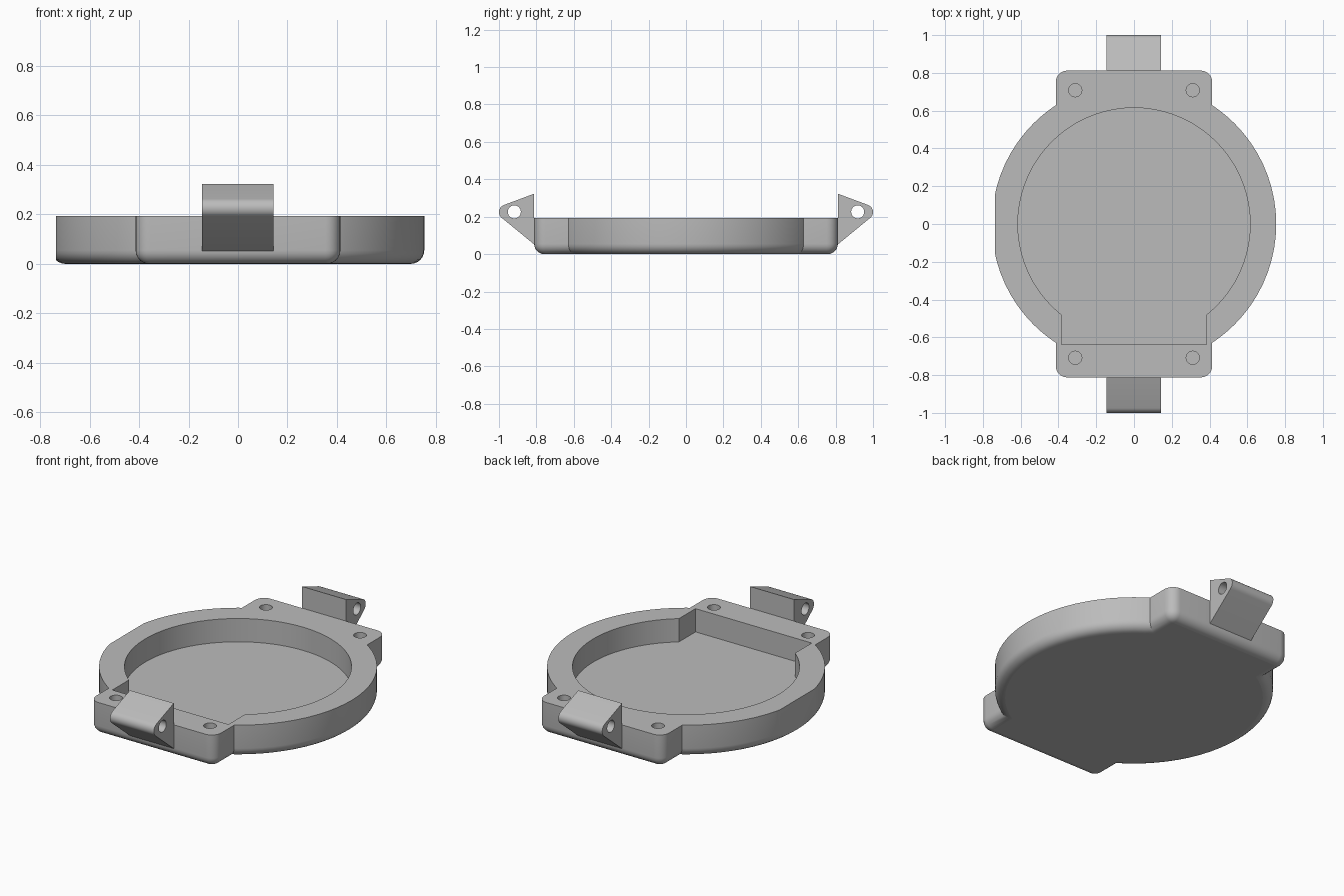
import bpy, bmesh, math
from mathutils import Vector

if "Cube" in bpy.data.objects:
    bpy.data.objects.remove(bpy.data.objects["Cube"], do_unlink=True)

HEIGHT = 0.194
FLOOR = 0.055
FILLET = 0.055
LUG_X, LUG_Y = 0.414, 0.812

grey = bpy.data.materials.new("plain grey")
grey.use_nodes = True
grey.diffuse_color = (0.5, 0.5, 0.5, 1)
grey.node_tree.nodes["Principled BSDF"].inputs["Base Color"].default_value = (0.5, 0.5, 0.5, 1)


def loft(name, rings):
    """Closed solid through matching rings of points."""
    bm = bmesh.new()
    loops = [[bm.verts.new(p) for p in ring] for ring in rings]
    n = len(loops[0])
    for low, high in zip(loops, loops[1:]):
        for i in range(n):
            j = (i + 1) % n
            bm.faces.new((low[i], low[j], high[j], high[i]))
    bm.faces.new(loops[0][::-1])
    bm.faces.new(loops[-1])
    bmesh.ops.recalc_face_normals(bm, faces=bm.faces)
    mesh = bpy.data.meshes.new(name)
    bm.to_mesh(mesh)
    bm.free()
    mesh.materials.append(grey)
    obj = bpy.data.objects.new(name, mesh)
    bpy.context.collection.objects.link(obj)
    return obj


def arc(cx, cy, r, start, end, steps):
    angles = [math.radians(start + (end - start) * i / steps) for i in range(steps + 1)]
    return [(cx + r * math.cos(a), cy + r * math.sin(a)) for a in angles]


def circle(r, steps=72, cx=0, cy=0):
    return arc(cx, cy, r, 0, 360, steps)[:-1]


def rounded_rect(inset):
    r = 0.06 - inset
    x, y = LUG_X - inset - r, LUG_Y - inset - r
    points = []
    for k, (sx, sy) in enumerate([(1, 1), (-1, 1), (-1, -1), (1, -1)]):
        points += arc(sx * x, sy * y, r, 90 * k, 90 * k + 90, 6)
    return points


def prism(name, points, z0, z1):
    return loft(name, [[(x, y, z) for x, y in points] for z in (z0, z1)])


def box(name, x0, x1, y0, y1, z0, z1):
    return prism(name, [(x0, y0), (x1, y0), (x1, y1), (x0, y1)], z0, z1)


def filleted(name, outline):
    """Extruded outline with a rounded bottom edge."""
    rings = []
    for i in range(7):
        a = math.pi / 2 * i / 6
        inset, z = FILLET * (1 - math.sin(a)), FILLET * (1 - math.cos(a))
        rings.append([(x, y, z) for x, y in outline(inset)])
    rings.append([(x, y, HEIGHT) for x, y in outline(0)])
    return loft(name, rings)


def combine(target, other, operation):
    mod = target.modifiers.new("combine", "BOOLEAN")
    mod.operation, mod.object, mod.solver = operation, other, "EXACT"
    bpy.context.view_layer.objects.active = target
    bpy.ops.object.modifier_apply(modifier=mod.name)
    bpy.data.objects.remove(other, do_unlink=True)


def finish(obj):
    bpy.ops.object.select_all(action="DESELECT")
    obj.select_set(True)
    bpy.context.view_layer.objects.active = obj
    bpy.ops.object.shade_smooth_by_angle(angle=math.radians(30))
    # Keep level faces perfectly flat
    for p in obj.data.polygons:
        if abs(p.normal.z) > 0.999:
            p.use_smooth = False


# Housing: round dish with one flat side, joined to the lug plate
housing = filleted("housing", lambda inset: circle(0.753 - inset))
combine(housing, box("flat_cutter", -1, -0.735, -1, 1, -1, 1), "DIFFERENCE")
combine(housing, filleted("lug_plate", rounded_rect), "UNION")

# Recess: round pocket with a square extension at the front
combine(housing, prism("pocket_cutter", circle(0.615), FLOOR, 1), "DIFFERENCE")
combine(housing, box("slot_cutter", -0.385, 0.383, -0.637, -0.2, FLOOR, 1), "DIFFERENCE")

# Blind screw holes in the four corners
for sx in (-1, 1):
    for sy in (-1, 1):
        hole = prism("hole_cutter", circle(0.035, 24, sx * 0.311, sy * 0.708), FLOOR, 1)
        combine(housing, hole, "DIFFERENCE")
finish(housing)

# Hinge ears: tapered profile with rounded tip and a cross hole
profile = [(LUG_Y, 0.052), *arc(0.96, 0.225, 0.04, -52, 69, 10), (LUG_Y, 0.323)]
for name, side in (("front_ear", -1), ("back_ear", 1)):
    ear = loft(name, [[(x, side * y, z) for y, z in profile] for x in (-0.146, 0.144)])
    bore = loft("bore_cutter", [[(x, side * y, z) for y, z in circle(0.035, 24, 0.918, 0.226)]
                                for x in (-0.3, 0.3)])
    combine(ear, bore, "DIFFERENCE")
    finish(ear)
